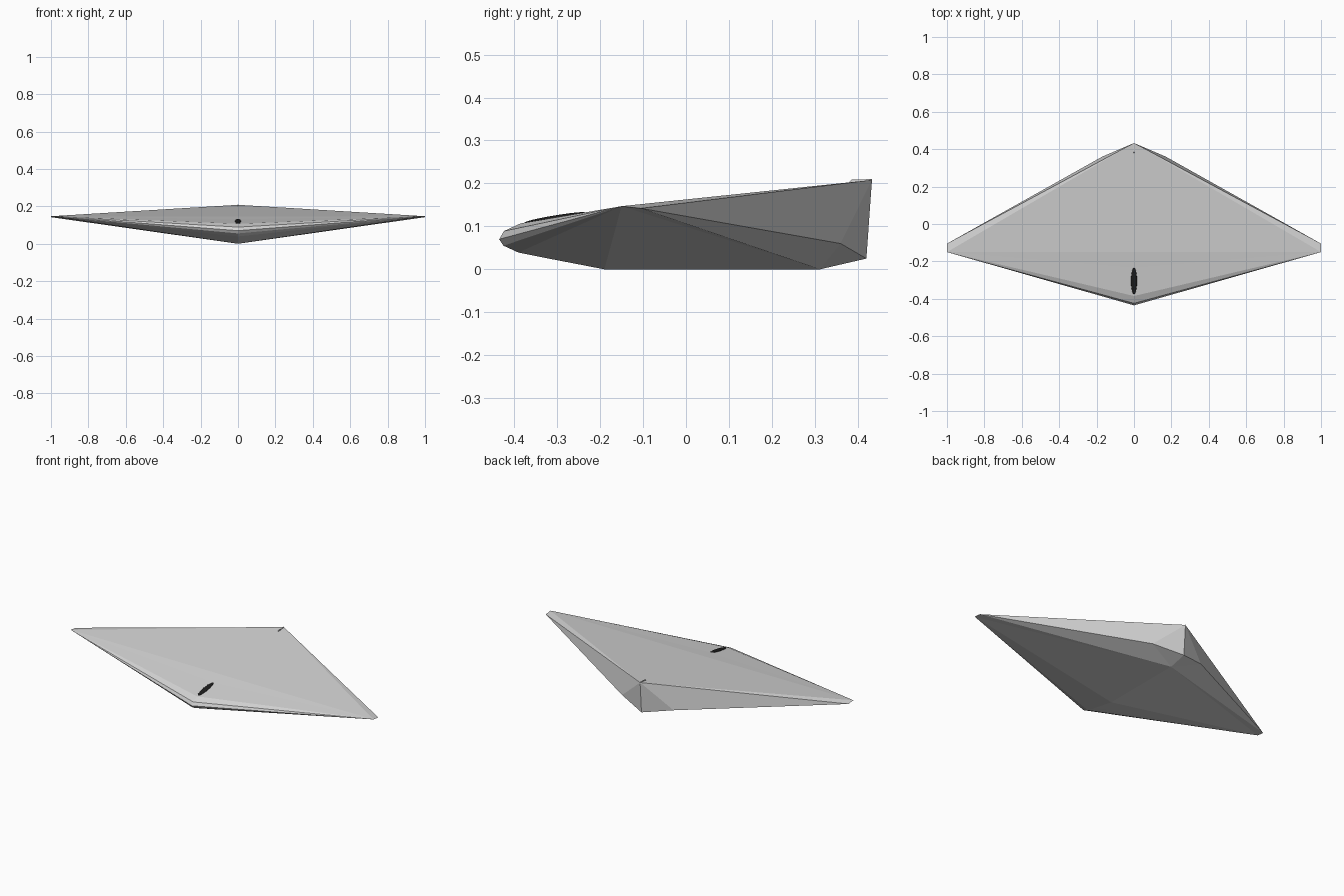
import bpy, bmesh, math

if "Cube" in bpy.data.objects:
    bpy.data.objects.remove(bpy.data.objects["Cube"])


def material(name, rgb):
    m = bpy.data.materials.new(name)
    m.diffuse_color = (*rgb, 1)
    m.use_nodes = True
    m.node_tree.nodes["Principled BSDF"].inputs["Base Color"].default_value = m.diffuse_color
    return m


hull_grey = material("hull grey", (0.65, 0.65, 0.65))
window_black = material("window black", (0.012, 0.012, 0.012))


def add_object(name, bm, mat):
    bmesh.ops.recalc_face_normals(bm, faces=bm.faces)
    mesh = bpy.data.meshes.new(name)
    bm.to_mesh(mesh)
    bm.free()
    mesh.materials.append(mat)
    ob = bpy.data.objects.new(name, mesh)
    bpy.context.collection.objects.link(ob)
    return ob


# Centreline profile (y, z), running from the tail top forward, round the nose and back below
top_line = [(0.433, 0.208), (-0.15, 0.146), (-0.235, 0.131), (-0.385, 0.107),
            (-0.424, 0.089), (-0.435, 0.07)]
under_nose = [(-0.425, 0.055), (-0.39, 0.039), (-0.33, 0.027), (-0.19, 0.0)]
keel_rear, tail_low = (0.312, 0.0), (0.42, 0.025)

# Faceted flying-wing hull: each half fans from the centreline to the wing tip
bm = bmesh.new()
fan = [bm.verts.new((0, y, z)) for y, z in top_line + under_nose + [keel_rear]]
low = bm.verts.new((0, *tail_low))
tail, keel = fan[0], fan[-1]
for side in (-1, 1):
    tip_front = bm.verts.new((side, -0.15, 0.147))
    tip_rear = bm.verts.new((side, -0.105, 0.142))
    corner = bm.verts.new((side * 0.17, 0.36, 0.06))
    for a, b in zip(fan, fan[1:]):
        bm.faces.new((a, b, tip_front))
    for tri in ((tail, tip_front, tip_rear), (tail, tip_rear, corner),
                (tail, corner, low), (low, corner, keel),
                (corner, tip_rear, keel), (tip_rear, tip_front, keel)):
        bm.faces.new(tri)
add_object("wing_hull", bm, hull_grey)

# Slim dark cockpit window lying on the nose slope
bm = bmesh.new()
bmesh.ops.create_uvsphere(bm, u_segments=24, v_segments=12, radius=1)
window = add_object("cockpit_window", bm, window_black)
window.scale = (0.016, 0.072, 0.005)
window.location = (0, -0.305, 0.1205)
window.rotation_euler = (math.atan(0.165), 0, 0)
for p in window.data.polygons:
    p.use_smooth = True

# Small thin ridge on top of the tail
bm = bmesh.new()
ridge = [(0.376, 0.2), (0.386, 0.209), (0.433, 0.21), (0.433, 0.2)]
sides = [[bm.verts.new((x, y, z)) for y, z in ridge] for x in (-0.002, 0.002)]
bm.faces.new(sides[0])
bm.faces.new(sides[1])
for i in range(4):
    j = (i + 1) % 4
    bm.faces.new((sides[0][i], sides[0][j], sides[1][j], sides[1][i]))
add_object("tail_ridge", bm, hull_grey)
